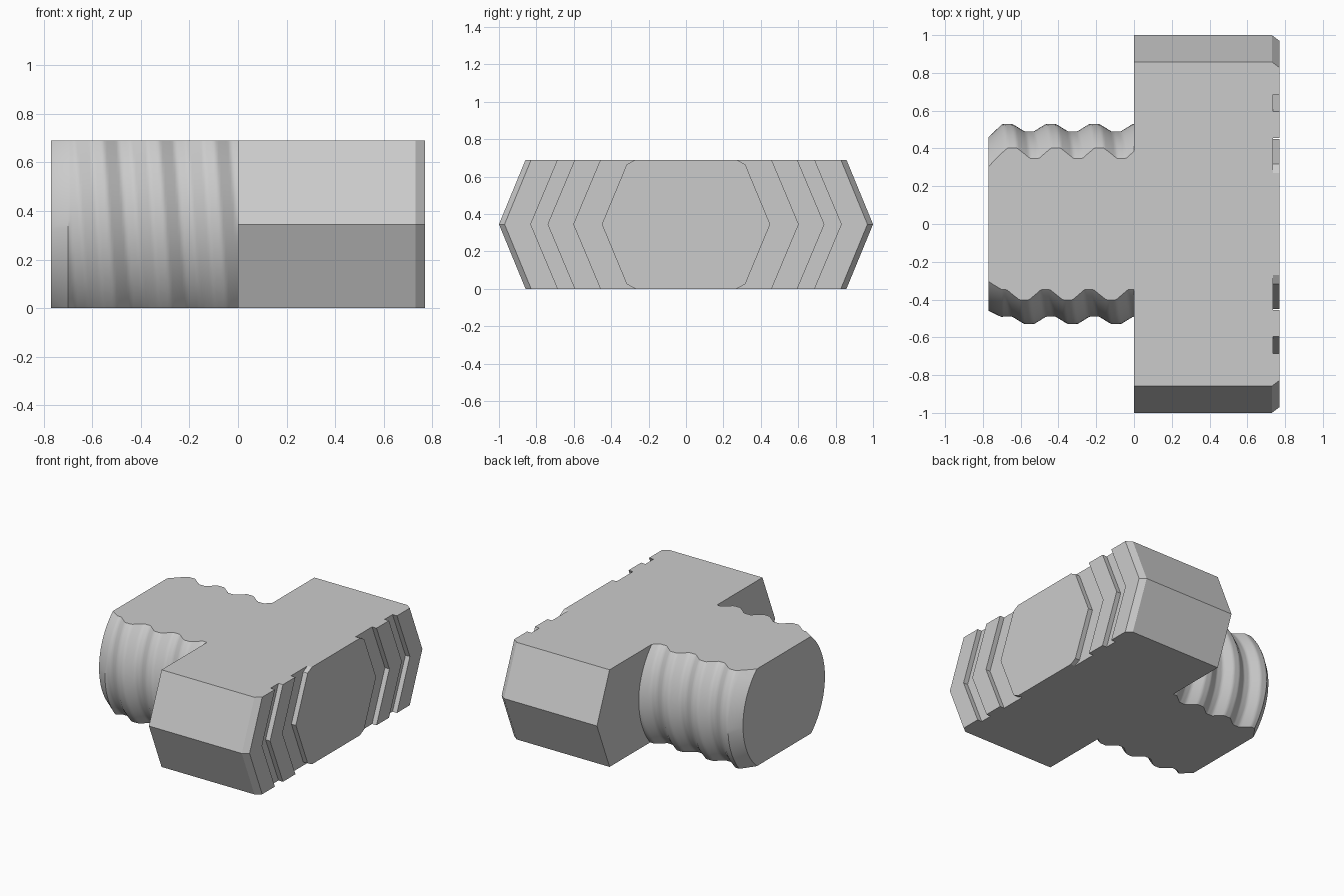
import bpy, bmesh, math

cube = bpy.data.objects.get("Cube")
if cube:
    bpy.data.objects.remove(cube, do_unlink=True)

HALF = 0.345            # half thickness, also the axis height
LENGTH = 0.77
PITCH = 0.23

grey = bpy.data.materials.new("plain grey")
grey.use_nodes = True
grey.diffuse_color = (0.6, 0.6, 0.6, 1)
grey.node_tree.nodes["Principled BSDF"].inputs["Base Color"].default_value = (0.6, 0.6, 0.6, 1)


def finish(bm, name):
    bmesh.ops.recalc_face_normals(bm, faces=bm.faces)
    mesh = bpy.data.meshes.new(name)
    bm.to_mesh(mesh)
    bm.free()
    mesh.materials.append(grey)
    obj = bpy.data.objects.new(name, mesh)
    bpy.context.collection.objects.link(obj)
    return obj


def loft(name, sections):
    """Closed solid through (x, outline) sections; outlines are (y, height above axis)."""
    bm = bmesh.new()
    rings = [[bm.verts.new((x, y, h + HALF)) for y, h in pts] for x, pts in sections]
    for a, b in zip(rings, rings[1:]):
        for i in range(len(a)):
            j = (i + 1) % len(a)
            bm.faces.new((a[i], a[j], b[j], b[i]))
    bm.faces.new(rings[0])
    bm.faces.new(rings[-1])
    return finish(bm, name)


def hexagon(mid):
    top = mid - 0.142
    return [(mid, 0), (top, HALF), (-top, HALF), (-mid, 0), (-top, -HALF), (top, -HALF)]


def select_only(obj):
    bpy.ops.object.select_all(action='DESELECT')
    obj.select_set(True)
    bpy.context.view_layer.objects.active = obj


# Head: hexagonal slab with chamfered slanting ends
head = loft("bolt_head", [(0, hexagon(1.0)), (0.73, hexagon(1.0)), (LENGTH, hexagon(0.97))])

# Chevron grooves cut into the end of the head
REACH = 0.42
LEAN = 0.42


def slanted(mid):
    return [(mid - LEAN * REACH, REACH), (mid, 0), (mid - LEAN * REACH, -REACH)]


outer_groove = slanted(0.83) + slanted(0.74)[::-1]
inner_edge = [(0.13, -REACH), (0.27, -HALF), (0.317, -0.32), (0.45, 0),
              (0.317, 0.32), (0.27, HALF), (0.13, REACH)]
inner_groove = slanted(0.6) + inner_edge

for outline in (outer_groove, inner_groove):
    for side in (1, -1):
        pts = [(side * y, h) for y, h in outline]
        cutter = loft("groove_cutter", [(0.735, pts), (0.85, pts)])
        cutter.hide_render = True
        select_only(head)
        mod = head.modifiers.new("groove", 'BOOLEAN')
        mod.operation = 'DIFFERENCE'
        mod.solver = 'EXACT'
        mod.object = cutter
        bpy.ops.object.modifier_apply(modifier=mod.name)
        bpy.data.objects.remove(cutter, do_unlink=True)


# Shaft: helical thread around the x axis
def thread_radius(x, angle):
    """Flat crest, slope, flat root, slope; angle runs from the front over the top."""
    t = (x + 0.58 + PITCH * angle / math.tau) % PITCH
    crest, slope = 0.05, 0.065
    if t < crest:
        drop = 0
    elif t < crest + slope:
        drop = (t - crest) / slope
    elif t < 2 * crest + slope:
        drop = 1
    else:
        drop = (PITCH - t) / slope
    return 0.53 - 0.04 * drop


SIDES, STEPS, LEAD = 96, 70, -0.70
xs = [-LENGTH] + [LEAD * (1 - i / STEPS) for i in range(STEPS + 1)]
sections = []
for x in xs:
    outline = []
    for k in range(SIDES):
        a = math.tau * (k + 0.5) / SIDES
        r = 0.46 if x < LEAD - 0.01 else thread_radius(x, a)
        outline.append((-r * math.cos(a), r * math.sin(a)))
    sections.append((x, outline))
shaft = loft("threaded_shaft", sections)

# Slice the shaft flat above and below
bm = bmesh.new()
bm.from_mesh(shaft.data)
for s in (1, -1):
    cut = bmesh.ops.bisect_plane(bm, geom=bm.verts[:] + bm.edges[:] + bm.faces[:], dist=1e-6,
                                 plane_co=(0, 0, HALF + s * HALF), plane_no=(0, 0, s),
                                 clear_outer=True)
    rim = [e for e in cut["geom_cut"] if isinstance(e, bmesh.types.BMEdge)]
    bmesh.ops.contextual_create(bm, geom=rim)
hidden = [f for f in bm.faces if all(abs(v.co.x) < 1e-5 for v in f.verts)]
bmesh.ops.delete(bm, geom=hidden, context='FACES')
bmesh.ops.recalc_face_normals(bm, faces=bm.faces)
bm.to_mesh(shaft.data)
bm.free()
select_only(shaft)
bpy.ops.object.shade_smooth_by_angle(angle=math.radians(35))
